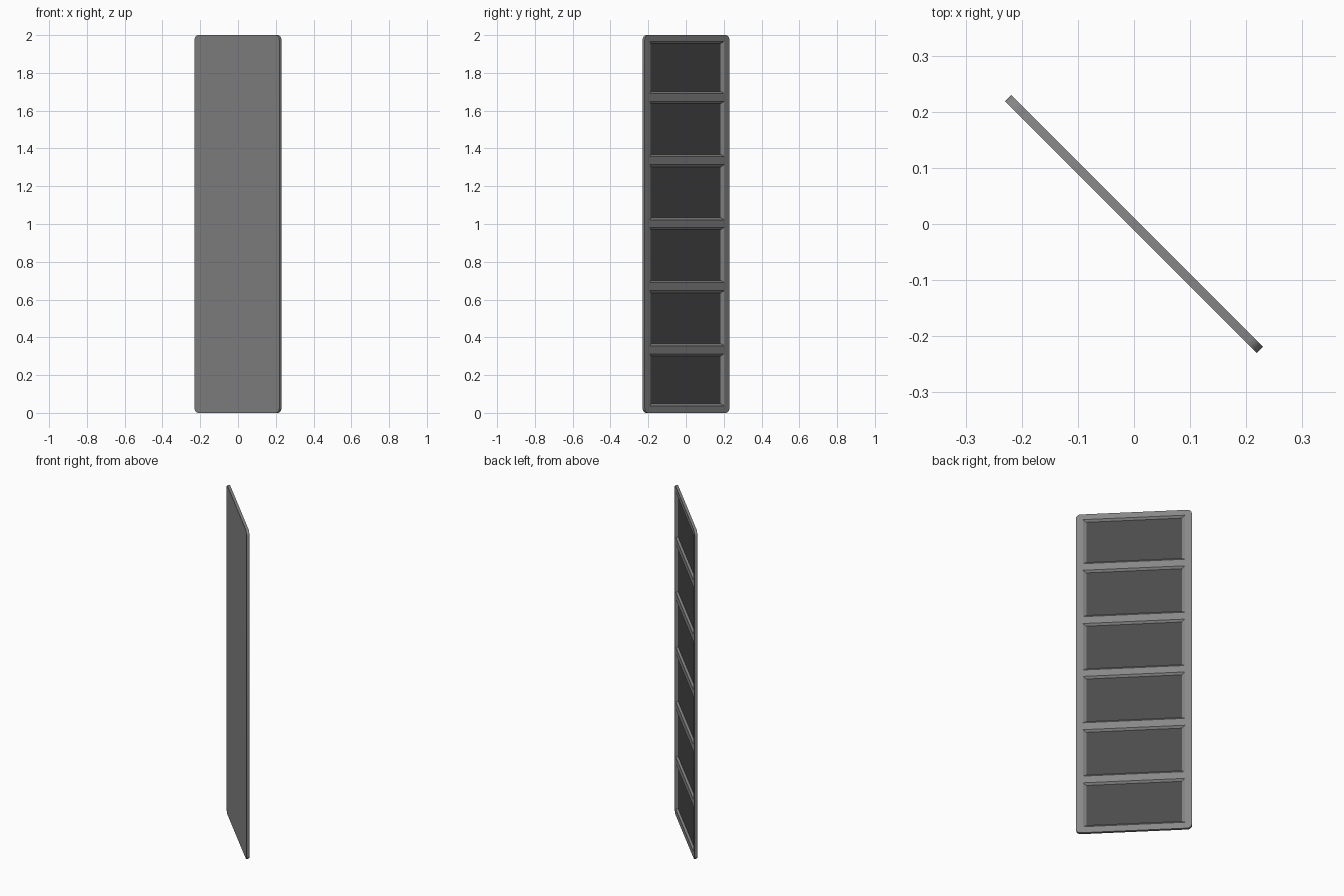
import bpy, bmesh, math

if "Cube" in bpy.data.objects:
    bpy.data.objects.remove(bpy.data.objects["Cube"])

W, H, T = 0.634, 2.0, 0.016      # panel width, height, thickness
ANGLE = -math.pi / 4             # panel stands diagonally


def make_object(name, bm):
    bmesh.ops.recalc_face_normals(bm, faces=bm.faces)
    mesh = bpy.data.meshes.new(name)
    bm.to_mesh(mesh)
    bm.free()
    ob = bpy.data.objects.new(name, mesh)
    bpy.context.collection.objects.link(ob)
    ob.rotation_euler.z = ANGLE
    return ob


def grey(name, v):
    mat = bpy.data.materials.new(name)
    mat.diffuse_color = (v, v, v, 1)
    mat.use_nodes = True
    mat.node_tree.nodes["Principled BSDF"].inputs["Base Color"].default_value = mat.diffuse_color
    return mat


# Slab with rounded corners
bm = bmesh.new()
bmesh.ops.create_cube(bm, size=1)
for v in bm.verts:
    v.co = (v.co.x * W, v.co.y * T, (v.co.z + 0.5) * H)
corners = [e for e in bm.edges
           if abs(e.verts[0].co.y - e.verts[1].co.y) > T / 2]
bmesh.ops.bevel(bm, geom=corners, offset=0.025, segments=4, profile=0.5,
                affect='EDGES')
panel = make_object("door_panel", bm)

# Six sloped pockets cut into the back face
DEPTH, HALF = 0.010, 0.279
pockets = [(0.037, 0.313), (0.355, 0.647), (0.69, 0.982),
           (1.022, 1.314), (1.357, 1.649), (1.69, 1.967)]
bm = bmesh.new()
for z0, z1 in pockets:
    rings = []
    for y, dx, dz in ((T / 2 - DEPTH, 0.018, 0.012), (T / 2, 0, 0), (T / 2 + 0.02, 0, 0)):
        x, a, b = HALF - dx, z0 + dz, z1 - dz
        rings.append([bm.verts.new(p) for p in
                      ((-x, y, a), (x, y, a), (x, y, b), (-x, y, b))])
    for lo, hi in zip(rings, rings[1:]):
        for i in range(4):
            j = (i + 1) % 4
            bm.faces.new((lo[i], lo[j], hi[j], hi[i]))
    bm.faces.new(rings[0])
    bm.faces.new(rings[-1])
cutter = make_object("pocket_cutter", bm)
cutter.hide_render = True

cut = panel.modifiers.new("pockets", 'BOOLEAN')
cut.operation = 'DIFFERENCE'
cut.solver = 'EXACT'
cut.object = cutter
bpy.context.view_layer.objects.active = panel
panel.select_set(True)
bpy.ops.object.modifier_apply(modifier=cut.name)
bpy.data.objects.remove(cutter)

# Grey frame, darker pocket floors
panel.data.materials.clear()
panel.data.materials.append(grey("frame_grey", 0.245))
panel.data.materials.append(grey("floor_dark", 0.07))
for f in panel.data.polygons:
    floor = f.normal.y > 0.9 and abs(f.center.y - (T / 2 - DEPTH)) < 1e-3
    f.material_index = 1 if floor else 0
bpy.ops.object.shade_smooth_by_angle(angle=math.radians(25))
